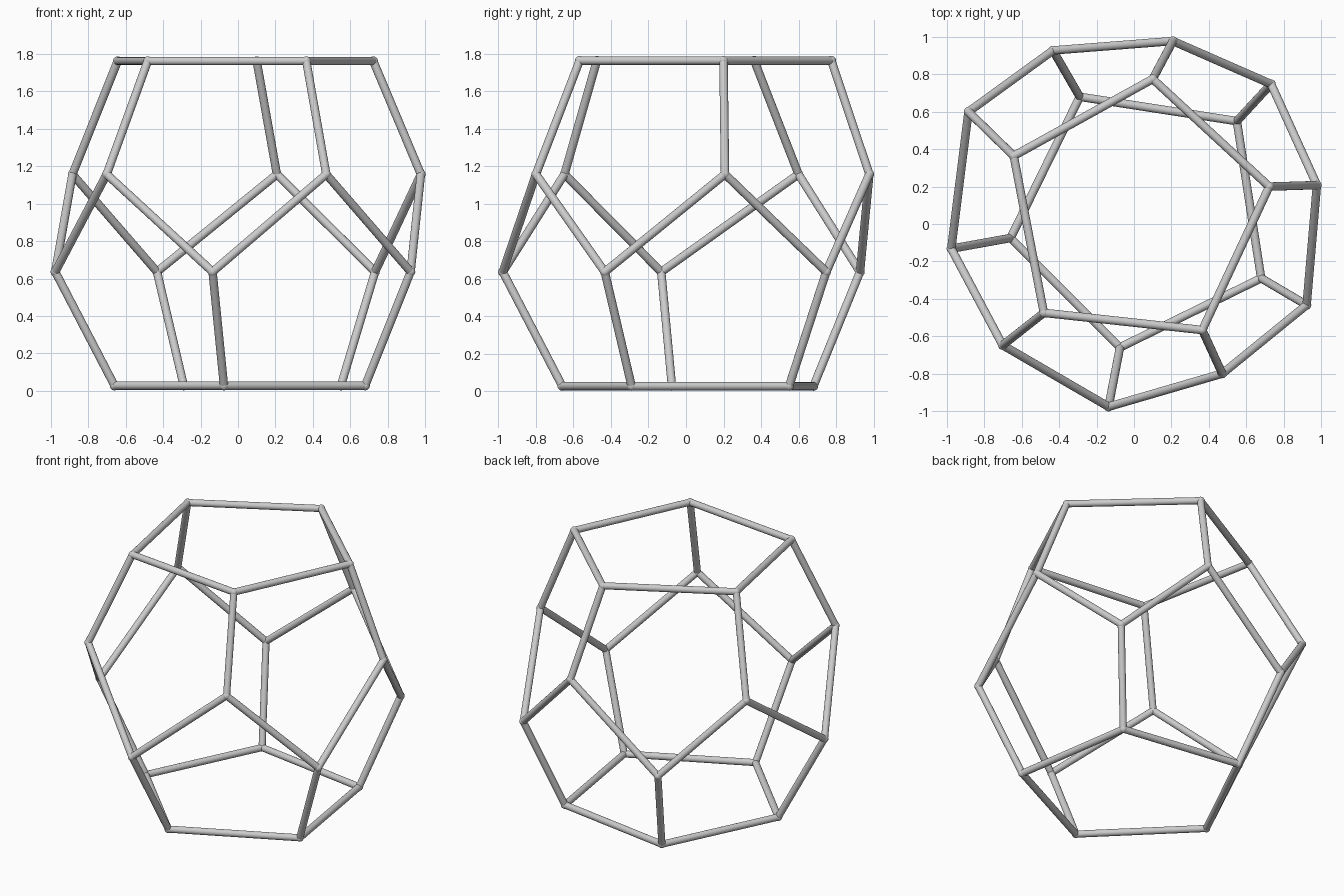
import bpy, bmesh
from mathutils import Vector, Matrix

if "Cube" in bpy.data.objects:
    bpy.data.objects.remove(bpy.data.objects["Cube"])

BAR_R, JOINT_R = 0.0225, 0.025

# Four rings of five corners, from the top face down to the bottom face
top = [(0.10, 0.775), (0.723, 0.20), (0.365, -0.567), (-0.482, -0.475), (-0.643, 0.364)]
upper = [(0.208, 0.978), (0.978, 0.208), (0.472, -0.80), (-0.702, -0.648), (-0.885, 0.60)]
lower = [(0.733, 0.748), (0.923, -0.433), (-0.136, -0.977), (-0.977, -0.132), (-0.433, 0.928)]
bottom = [(0.55, 0.55), (0.68, -0.29), (-0.075, -0.66), (-0.66, -0.075), (-0.29, 0.68)]
rings = [[Vector((x, y, z)) for x, y in ring]
         for ring, z in ((top, 1.763), (upper, 1.157), (lower, 0.636), (bottom, 0.027))]
T, U, L, B = rings

# Edges of the twelve-sided frame
edges = []
for i in range(5):
    j = (i + 1) % 5
    edges += [(T[i], T[j]), (T[i], U[i]), (U[i], L[i]),
              (L[i], U[j]), (L[i], B[i]), (B[i], B[j])]


def finish(name, bm):
    mesh = bpy.data.meshes.new(name)
    bm.to_mesh(mesh)
    bm.free()
    for p in mesh.polygons:
        p.use_smooth = True
    ob = bpy.data.objects.new(name, mesh)
    bpy.context.collection.objects.link(ob)
    return ob


# Round bars
bm = bmesh.new()
for a, b in edges:
    d = b - a
    rot = d.to_track_quat('Z', 'Y').to_matrix().to_4x4()
    bmesh.ops.create_cone(bm, cap_ends=False, segments=20, radius1=BAR_R, radius2=BAR_R,
                          depth=d.length, matrix=Matrix.Translation((a + b) / 2) @ rot)
finish("frame_bars", bm)

# Rounded corner joints
bm = bmesh.new()
for ring in rings:
    for p in ring:
        bmesh.ops.create_uvsphere(bm, u_segments=20, v_segments=12, radius=JOINT_R,
                                  matrix=Matrix.Translation(p))
finish("corner_joints", bm)
